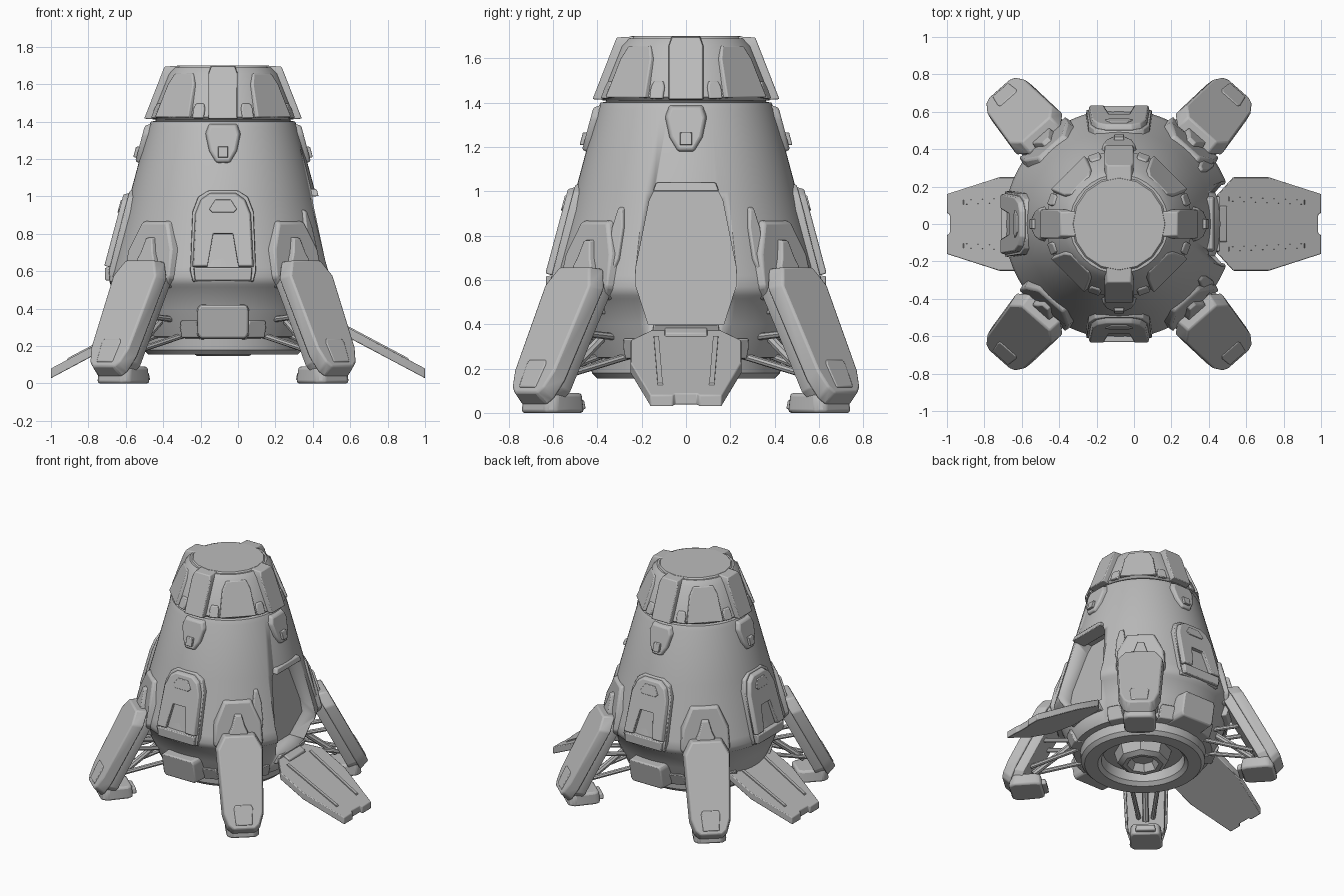
import bpy, bmesh, math
from mathutils import Vector

if "Cube" in bpy.data.objects:
    bpy.data.objects.remove(bpy.data.objects["Cube"])

CX = -0.08                      # body axis
QUARTERS = [0, 90, 180, 270]
LEGS = [48.5, 131.5, 228.5, 311.5]

grey = bpy.data.materials.new("hull grey")
grey.diffuse_color = (0.5, 0.5, 0.5, 1)
grey.use_nodes = True
grey.node_tree.nodes["Principled BSDF"].inputs["Base Color"].default_value = grey.diffuse_color


def finish(name, bm, bevel=0.0, smooth=35):
    bmesh.ops.recalc_face_normals(bm, faces=bm.faces)
    me = bpy.data.meshes.new(name)
    bm.to_mesh(me)
    bm.free()
    me.materials.append(grey)
    ob = bpy.data.objects.new(name, me)
    bpy.context.collection.objects.link(ob)
    bpy.ops.object.select_all(action='DESELECT')
    ob.select_set(True)
    bpy.context.view_layer.objects.active = ob
    bpy.ops.object.shade_smooth_by_angle(angle=math.radians(smooth))
    if bevel:
        mod = ob.modifiers.new("soft edges", 'BEVEL')
        mod.width, mod.segments = bevel, 2
    return ob


def lathe(name, profile, steps=64):
    bm = bmesh.new()
    vs = [bm.verts.new((CX + r, 0, z)) for r, z in profile]
    es = [bm.edges.new(p) for p in zip(vs, vs[1:])]
    bmesh.ops.spin(bm, geom=vs + es, cent=(CX, 0, 0), axis=(0, 0, 1),
                   angle=math.tau, steps=steps, use_merge=True)
    bmesh.ops.remove_doubles(bm, verts=bm.verts, dist=1e-4)
    return finish(name, bm)


def plate(name, half, place, lo, hi, taper=0.92, bevel=0.006):
    """Mirror a half outline (u, v), thicken it from depth lo to hi."""
    pts = half + [(-u, v) for u, v in reversed(half)]
    mid = (min(v for _, v in pts) + max(v for _, v in pts)) / 2
    bm = bmesh.new()
    a = [bm.verts.new(place(u, v, lo)) for u, v in pts]
    b = [bm.verts.new(place(u * taper, mid + (v - mid) * taper, hi)) for u, v in pts]
    bm.faces.new(a)
    bm.faces.new(b)
    n = len(pts)
    for i in range(n):
        j = (i + 1) % n
        bm.faces.new((a[i], a[j], b[j], b[i]))
    return finish(name, bm, bevel)


def polar(ang, r, u, z):
    c, s = math.cos(math.radians(ang)), math.sin(math.radians(ang))
    return Vector((CX + r * c - u * s, r * s + u * c, z))


def hull_r(z):
    return 0.612 - (z - 0.58) * 0.268 if z > 0.58 else 0.612 - (0.58 - z) * 0.39


def on_hull(ang):
    return lambda u, z, d: polar(ang, hull_r(z) + d, u, z)


def on_cap(ang):
    return lambda u, z, d: polar(ang, 0.385 - (z - 1.42) * 0.39 + d, u, z)


def strut(name, p, q, r=0.016):
    bm = bmesh.new()
    bmesh.ops.create_cone(bm, cap_ends=True, segments=8, radius1=r, radius2=r, depth=(q - p).length)
    rot = (q - p).to_track_quat('Z', 'Y').to_matrix()
    for v in bm.verts:
        v.co = rot @ v.co + (p + q) / 2
    return finish(name, bm)


# main hull with the dished underside
hull = lathe("hull", [
    (0, 1.43), (0.36, 1.43), (0.36, 1.405), (0.385, 1.40), (hull_r(1.37), 1.37),
    (hull_r(1.0), 1.0), (hull_r(0.62), 0.62), (0.614, 0.57), (0.603, 0.53), (0.585, 0.515),
    (hull_r(0.40), 0.40), (0.475, 0.25), (0.43, 0.245), (0.425, 0.18), (0.40, 0.155),
    (0.31, 0.155), (0.285, 0.18), (0.275, 0.25), (0.19, 0.25), (0, 0.25)])
lathe("engine_nozzle", [(0, 0.26), (0.20, 0.26), (0.175, 0.17), (0.14, 0.147),
                        (0.11, 0.15), (0.08, 0.20), (0, 0.20)], 8)

# nose cap with ribs and plates
lathe("nose_cap", [(0, 1.42), (0.375, 1.41), (0.39, 1.425), (0.375, 1.46),
                   (0.30, 1.655), (0.265, 1.69), (0, 1.69)], 32)
lathe("cap_lid", [(0, 1.68), (0.262, 1.68), (0.245, 1.70), (0, 1.70)], 16)
for a in QUARTERS:
    plate("cap_rib", [(0.065, 1.70), (0.08, 1.66), (0.08, 1.41)], on_cap(a), -0.06, 0.035, 0.96)
    plate("cap_side_plate", [(0.07, 1.66), (0.10, 1.60), (0.13, 1.42)], on_cap(a + 45), -0.05, 0.008, 0.97)
    for side in (-1, 1):
        plate("cap_clip", [(0.025, 1.50), (0.035, 1.47), (0.035, 1.415)],
              on_cap(a + side * 20), -0.04, 0.015, 0.9)
    # shoulder rib and small block under the cap
    plate("shoulder_rib", [(0.08, 1.395), (0.10, 1.34), (0.08, 1.24), (0.04, 1.17)],
          on_hull(a), -0.03, 0.02, 0.85, 0.01)
    plate("shoulder_block", [(0.03, 1.27), (0.03, 1.205)], on_hull(a), -0.02, 0.037, 0.85, 0.003)

# arched panels on the front, back and left
for a in QUARTERS[1:]:
    plate("panel_base", [(0.08, 1.035), (0.135, 1.0), (0.165, 0.92), (0.178, 0.60), (0.165, 0.54)],
          on_hull(a), -0.07, 0.008, 0.98)
    plate("panel_arch", [(0.07, 1.02), (0.12, 0.985), (0.15, 0.91), (0.165, 0.62),
                         (0.085, 0.62), (0.055, 0.80)], on_hull(a), 0.0, 0.036, 0.95)
    plate("panel_sill", [(0.16, 0.62), (0.155, 0.55)], on_hull(a), -0.03, 0.03, 0.96)
    plate("panel_window", [(0.045, 0.985), (0.08, 0.93), (0.06, 0.91)], on_hull(a), 0.02, 0.042, 0.9, 0.003)

# lower boxes on the front and back
for a in (90, 270):
    plate("lower_box", [(0.13, 0.425), (0.145, 0.40), (0.145, 0.26), (0.13, 0.235)],
          lambda u, z, d, a=a: polar(a, 0.53 + (z - 0.25) * 0.2 + d, u, z), -0.15, 0.05, 0.93, 0.01)

# doorway on the right, cut through the hull
cutter = plate("door_cutter", [(0.135, 1.02), (0.165, 0.96), (0.225, 0.66), (0.225, 0.57), (0.17, 0.40)],
               on_hull(0), -0.15, 0.15, 1.0, 0)
cutter.hide_render = True
bpy.context.view_layer.objects.active = hull
mod = hull.modifiers.new("doorway", 'BOOLEAN')
mod.operation, mod.object, mod.solver = 'DIFFERENCE', cutter, 'EXACT'
bpy.ops.object.modifier_apply(modifier=mod.name)
bpy.data.objects.remove(cutter)
plate("door_lintel", [(0.14, 1.04), (0.155, 1.0)], on_hull(0), -0.10, 0.012, 0.95)
plate("door_threshold", [(0.15, 0.40), (0.16, 0.33)], on_hull(0), -0.12, 0.0, 0.97)
for a in (-34, 34):
    plate("door_side_ridge", [(0.015, 0.95), (0.035, 0.85), (0.035, 0.68), (0.015, 0.62)],
          on_hull(a), -0.03, 0.015, 0.8)

# ramps on both sides
for s in (1, -1):
    ramp = lambda u, x, d, s=s: Vector((s * x, u, 0.292 - 0.53 * (x - 0.60) + d))
    plate("ramp", [(0.14, 0.43), (0.25, 0.53), (0.25, 0.72), (0.16, 1.0), (0.06, 1.0), (0.05, 0.985)],
          ramp, -0.052, 0.0, 1.0, 0.005)
    for y in (-0.125, 0.125):
        plate("ramp_rail", [(0.012, 0.50), (0.012, 0.92)],
              lambda u, x, d, y=y, f=ramp: f(u + y * (1.25 - x * 0.35), x, d), -0.01, 0.008, 0.95, 0)
    plate("ramp_hinge", [(0.10, 0.42), (0.10, 0.50)], ramp, -0.05, 0.015, 0.95)

# landing legs
for a in LEGS:
    def leg(u, v, d, a=a):
        return polar(a, 0.63 + 0.285 * v + 0.9 * d, u, 0.64 - 0.55 * v + 0.43 * d)

    def ground(u, s, d, a=a):
        return polar(a, s, u, d)

    plate("leg_cover", [(0.11, -0.04), (0.165, 0.12), (0.145, 0.88), (0.115, 1.03), (0.08, 1.08)],
          leg, -0.03, 0.048, 0.92, 0.01)
    plate("leg_inner", [(0.10, 0.02), (0.14, 0.12), (0.125, 0.92), (0.09, 1.0)], leg, -0.095, -0.02, 1.03)
    plate("leg_outer_pad", [(0.06, 0.76), (0.07, 0.80), (0.06, 1.0)], leg, 0.0, 0.053, 0.93)
    plate("foot", [(0.09, 0.69), (0.11, 0.73), (0.115, 0.88), (0.085, 0.92)], ground, 0.0, 0.09, 0.93, 0.015)
    plate("foot_toe", [(0.07, 0.66), (0.07, 0.76)], ground, 0.015, 0.06, 0.9, 0.01)
    # struts to the hull and the mount above the leg
    for w in (-0.07, 0.07):
        strut("upper_strut", polar(a, 0.68, w, 0.36), polar(a, 0.46, w, 0.34))
        strut("lower_strut", polar(a, 0.77, w * 0.7, 0.17), polar(a, 0.42, w * 1.4, 0.26))
    strut("centre_strut", polar(a, 0.76, 0, 0.14), polar(a, 0.48, 0, 0.36), 0.022)
    plate("leg_bracket", [(0.08, 0.62), (0.10, 0.56), (0.08, 0.44)], on_hull(a), -0.06, 0.03, 0.9)
    plate("leg_housing", [(0.10, 0.88), (0.17, 0.72), (0.18, 0.56), (0.14, 0.50)],
          on_hull(a), -0.05, 0.018, 0.9, 0.012)
    plate("leg_mount", [(0.025, 0.79), (0.05, 0.70), (0.07, 0.66), (0.07, 0.60)],
          on_hull(a), -0.02, 0.04, 0.85)

# blocks around the lower rim
for a in LEGS:
    for side in (-21, 21):
        plate("rim_block", [(0.05, 0.34), (0.06, 0.30), (0.06, 0.24)], on_hull(a + side), -0.06, 0.012, 0.9)
